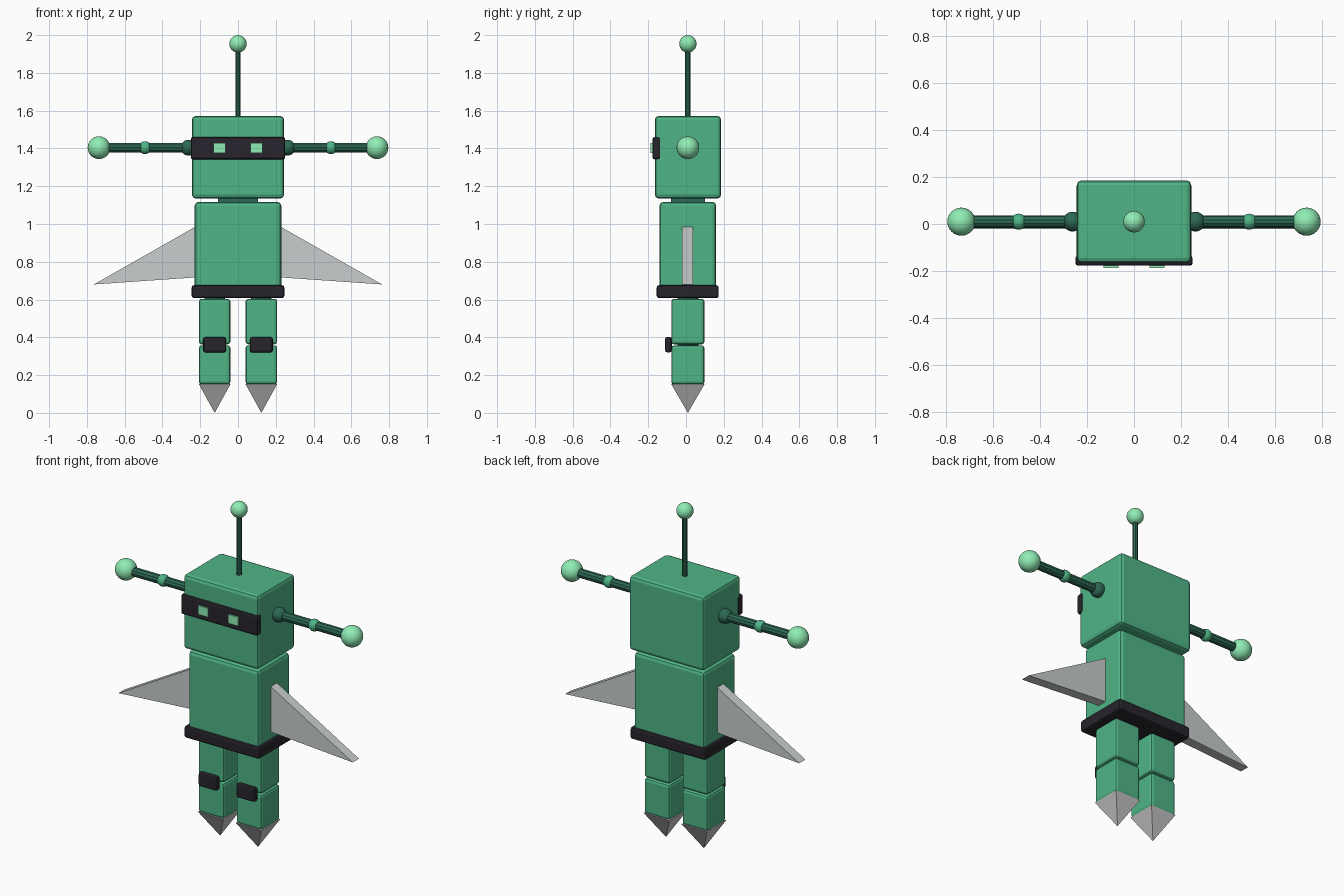
import bpy, bmesh, math
from mathutils import Matrix

if "Cube" in bpy.data.objects:
    bpy.data.objects.remove(bpy.data.objects["Cube"])

CY = 0.01  # depth of the body's middle plane


def material(name, rgb):
    m = bpy.data.materials.new(name)
    m.diffuse_color = (*rgb, 1)
    m.use_nodes = True
    m.node_tree.nodes["Principled BSDF"].inputs["Base Color"].default_value = m.diffuse_color
    return m


GREEN = material("green", (0.078, 0.46, 0.24))
DARK = material("dark_green", (0.026, 0.14, 0.09))
LIGHT = material("light_green", (0.28, 0.85, 0.46))
BLACK = material("black", (0.02, 0.018, 0.025))


def finish(name, bm, mat=None, smooth=False):
    bmesh.ops.recalc_face_normals(bm, faces=bm.faces)
    me = bpy.data.meshes.new(name)
    bm.to_mesh(me)
    bm.free()
    ob = bpy.data.objects.new(name, me)
    bpy.context.collection.objects.link(ob)
    if mat:
        me.materials.append(mat)
    if smooth:
        for p in me.polygons:
            p.use_smooth = True
    return ob


def box(name, x, y, z, mat, bevel=0.015):
    """Rounded box from (min, max) ranges."""
    bm = bmesh.new()
    size = [r[1] - r[0] for r in (x, y, z)]
    mid = [(r[1] + r[0]) / 2 for r in (x, y, z)]
    bmesh.ops.create_cube(bm, size=1, matrix=Matrix.Translation(mid) @ Matrix.Diagonal((*size, 1)))
    if bevel:
        bmesh.ops.bevel(bm, geom=bm.edges[:], offset=bevel, segments=2, profile=0.5, affect='EDGES')
    return finish(name, bm, mat)


def ball(name, loc, r, mat):
    bm = bmesh.new()
    bmesh.ops.create_uvsphere(bm, u_segments=24, v_segments=14, radius=r, matrix=Matrix.Translation(loc))
    return finish(name, bm, mat, True)


def rod(name, loc, r, length, mat, along_x=False, sides=10):
    bm = bmesh.new()
    rot = Matrix.Rotation(math.pi / 2, 4, 'Y') if along_x else Matrix()
    bmesh.ops.create_cone(bm, cap_ends=True, segments=sides, radius1=r, radius2=r, depth=length,
                          matrix=Matrix.Translation(loc) @ rot)
    return finish(name, bm, mat)


# Head, visor, neck, torso and belt
box("head", (-0.244, 0.244), (-0.165, 0.186), (1.135, 1.572), GREEN, 0.02)
box("visor", (-0.25, 0.25), (-0.178, -0.135), (1.342, 1.46), BLACK, 0.012)
box("neck", (-0.107, 0.107), (-0.08, 0.1), (1.09, 1.16), DARK, 0)
box("torso", (-0.229, 0.229), (-0.14, 0.16), (0.62, 1.117), GREEN, 0.02)
box("belt", (-0.245, 0.245), (-0.155, 0.173), (0.607, 0.676), BLACK, 0.012)

# Antenna
rod("antenna", (0, CY, 1.74), 0.015, 0.4, DARK)
ball("antenna_tip", (0, CY, 1.954), 0.046, LIGHT)

for s, side in ((-1, "left"), (1, "right")):
    def span(a, b):
        return tuple(sorted((s * a, s * b)))

    # Eye
    box("eye_" + side, span(0.066, 0.131), (-0.187, -0.165), (1.376, 1.428), LIGHT, 0)

    # Arm
    az = 1.404
    ball("shoulder_" + side, (s * 0.262, CY, az), 0.042, DARK)
    rod("arm_" + side, (s * 0.48, CY, az), 0.026, 0.46, DARK, True)
    ball("elbow_" + side, (s * 0.492, CY, az), 0.034, GREEN)
    ball("hand_" + side, (s * 0.736, CY, az), 0.06, LIGHT)

    # Wing: extruded triangular profile
    bm = bmesh.new()
    f = bm.faces.new([bm.verts.new((s * x, -0.022, z))
                      for x, z in ((0.2, 1.0), (0.763, 0.68), (0.2, 0.719))])
    ext = bmesh.ops.extrude_face_region(bm, geom=[f])["geom"]
    bmesh.ops.translate(bm, vec=(0, 0.058, 0), verts=[v for v in ext if isinstance(v, bmesh.types.BMVert)])
    wing = finish("wing_" + side, bm, material("pale_grey_" + side, (0.58, 0.61, 0.61)))

    # Leg with hip and knee joints
    lx, ly = span(0.04, 0.207), (-0.078, 0.098)
    cx = s * 0.1235
    rod("hip_" + side, (cx, CY, 0.605), 0.055, 0.05, DARK, sides=16)
    box("thigh_" + side, lx, ly, (0.363, 0.604), GREEN)
    rod("knee_" + side, (cx, CY, 0.361), 0.055, 0.05, DARK, sides=16)
    box("shin_" + side, lx, ly, (0.15, 0.358), GREEN)
    box("knee_pad_" + side, span(0.063, 0.184), (-0.111, -0.075), (0.32, 0.402), BLACK, 0.012)

    # Pointed foot: inverted four-sided pyramid
    bm = bmesh.new()
    bmesh.ops.create_cone(bm, cap_ends=True, segments=4, radius1=0, radius2=math.sqrt(0.5), depth=1,
                          matrix=Matrix.Translation((cx, CY, 0.076)) @ Matrix.Diagonal((0.167, 0.176, 0.152, 1))
                          @ Matrix.Rotation(math.pi / 4, 4, 'Z'))
    bmesh.ops.remove_doubles(bm, verts=bm.verts, dist=1e-5)
    finish("foot_" + side, bm)
